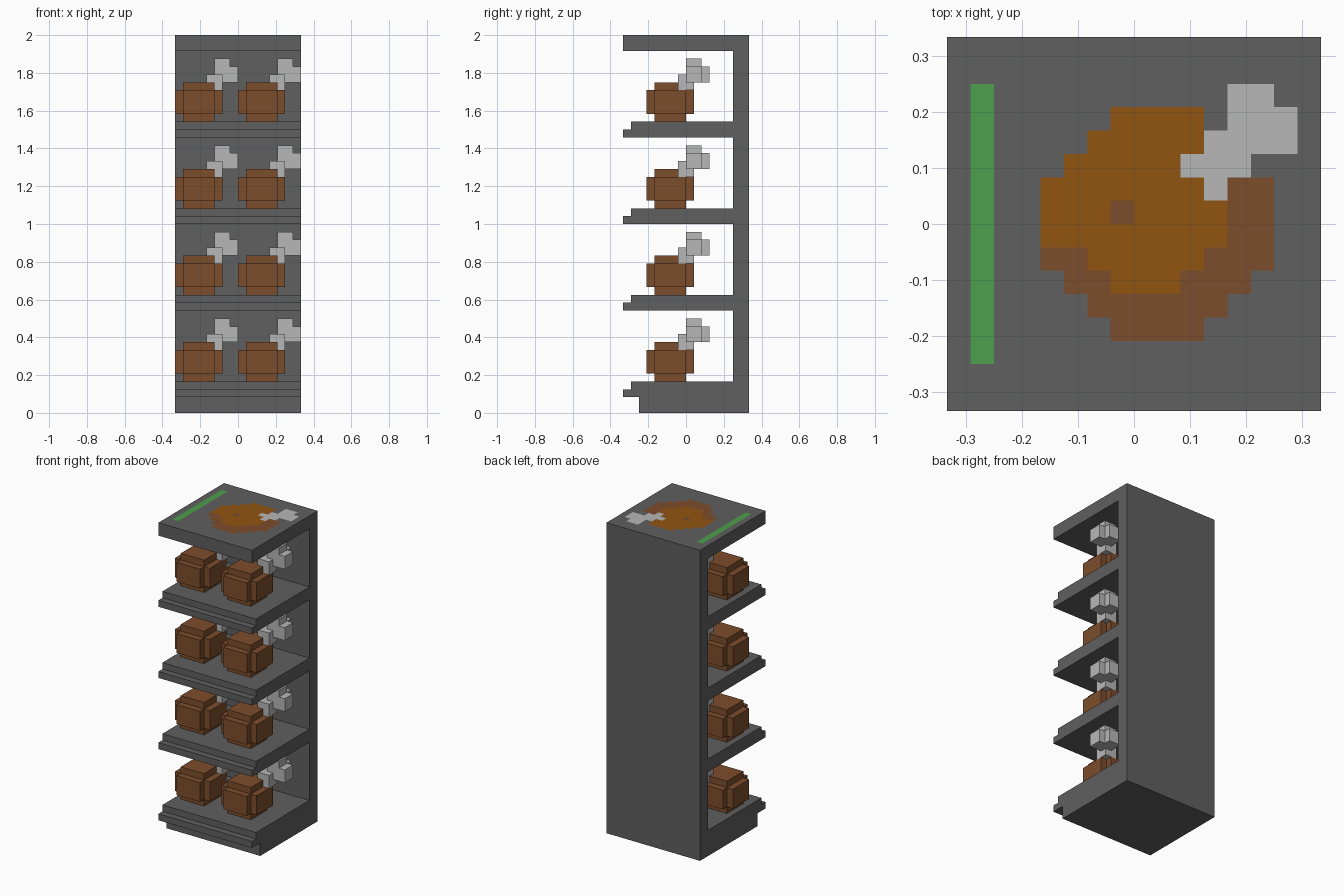
import bpy
import bmesh
from mathutils import Matrix, Vector

U = 2 / 48          # one block of the grid the model is laid out on
HALF = 8            # half the width and depth, in blocks
PITCH = 11          # height from one shelf to the next

cube = bpy.data.objects.get("Cube")
if cube:
    bpy.data.objects.remove(cube, do_unlink=True)


def make_material(name, colour):
    mat = bpy.data.materials.new(name)
    mat.use_nodes = True
    rgba = (*colour, 1)
    mat.diffuse_color = rgba
    mat.node_tree.nodes["Principled BSDF"].inputs["Base Color"].default_value = rgba
    return mat


grey = make_material("dark_grey", (0.115, 0.115, 0.115))
brown = make_material("meat_brown", (0.202, 0.074, 0.025))
orange = make_material("roast_orange", (0.283, 0.089, 0.005))
bone = make_material("bone_grey", (0.474, 0.474, 0.474))
green = make_material("green", (0.074, 0.342, 0.074))


def finish(bm, name, mats):
    bmesh.ops.recalc_face_normals(bm, faces=bm.faces)
    bmesh.ops.scale(bm, vec=(U, U, U), verts=bm.verts)
    mesh = bpy.data.meshes.new(name)
    bm.to_mesh(mesh)
    bm.free()
    for mat in mats:
        mesh.materials.append(mat)
    return mesh


def place(name, mesh, offset=(0, 0, 0)):
    obj = bpy.data.objects.new(name, mesh)
    obj.location = Vector(offset) * U
    bpy.context.collection.objects.link(obj)


def block_mesh(name, mat, boxes):
    """Join boxes given as (low corner, high corner)."""
    bm = bmesh.new()
    for low, high in boxes:
        low, high = Vector(low), Vector(high)
        bmesh.ops.create_cube(bm, size=1, matrix=Matrix.Translation((low + high) / 2)
                              @ Matrix.Diagonal((*(high - low), 1)))
    return finish(bm, name, [mat])


# Rack: side profile of base, stepped shelves and back wall, drawn out along x
profile = [(HALF, 0), (-6, 0), (-6, 2)]
for level in range(4):
    z = 2 + PITCH * level
    if level:
        profile.append((6, z))
    profile += [(-8, z), (-8, z + 1), (-7, z + 1), (-7, z + 2), (6, z + 2)]
profile += [(6, 46), (HALF, 46)]
bm = bmesh.new()
side = bm.faces.new([bm.verts.new((-HALF, y, z)) for y, z in profile])
ends = bmesh.ops.extrude_face_region(bm, geom=[side])["geom"]
bmesh.ops.translate(bm, vec=(2 * HALF, 0, 0),
                    verts=[v for v in ends if isinstance(v, bmesh.types.BMVert)])
place("rack", finish(bm, "rack", [grey]))

# Painted drumstick: each row is (first row, last row, left, right); later ones win
ORANGE, BROWN, BONE, GREEN = 1, 2, 3, 4
paint = [
    (BROWN, [(-2, 1, -4, 6), (-3, -3, -3, 5), (-4, -4, -2, 4), (-5, -5, -1, 3)]),
    (ORANGE, [(4, 4, -1, 3), (3, 3, -2, 3), (2, 2, -3, 2), (1, 1, -4, 3),
              (-1, 0, -4, 4), (-2, -2, -2, 3), (-3, -3, -1, 2)]),
    (BROWN, [(0, 0, -1, 0)]),
    (BONE, [(5, 5, 4, 6), (4, 4, 4, 7), (3, 3, 3, 7), (2, 2, 2, 5), (1, 1, 3, 4)]),
    (GREEN, [(-6, 5, -7, -6)]),
]

# Top board: gridded upper face coloured by cell, closed into a slab
bm = bmesh.new()
bmesh.ops.create_grid(bm, x_segments=2 * HALF, y_segments=2 * HALF, size=HALF,
                      matrix=Matrix.Translation((0, 0, 48)))
for face in bm.faces:
    c = face.calc_center_median()
    for index, runs in paint:
        if any(low < c.y < high + 1 and left < c.x < right
               for low, high, left, right in runs):
            face.material_index = index
rim = [e for e in bm.edges if e.is_boundary]
skirt = bmesh.ops.extrude_edge_only(bm, edges=rim)["geom"]
bmesh.ops.translate(bm, vec=(0, 0, -2),
                    verts=[v for v in skirt if isinstance(v, bmesh.types.BMVert)])
bmesh.ops.contextual_create(bm, geom=[e for e in bm.edges if e.is_boundary])
for face in bm.faces:
    if face.calc_center_median().z < 47.9:
        face.material_index = 0
place("top_board", finish(bm, "top_board", [grey, orange, brown, bone, green]))

# Drumsticks: blocky meat and a two-knuckled bone, two on each shelf
meat_mesh = block_mesh("meat", brown, [
    ((0, -4, 1), (6, 0, 4)),
    ((1, -5, 1), (5, 1, 4)),
    ((1, -4, 0), (5, 0, 5)),
])
bone_mesh = block_mesh("bone", bone, [
    ((4, -1, 4), (6, 1, 6)),
    ((5, 0, 5), (7, 2, 8)),
    ((6, 0, 5), (8, 2, 7)),
    ((5, 1, 5), (7, 3, 7)),
])
for level in range(4):
    for label, x in (("right", -HALF), ("left", 0)):
        spot = (x, 0, 4 + PITCH * level)
        place(f"meat_{label}_{level + 1}", meat_mesh, spot)
        place(f"bone_{label}_{level + 1}", bone_mesh, spot)
